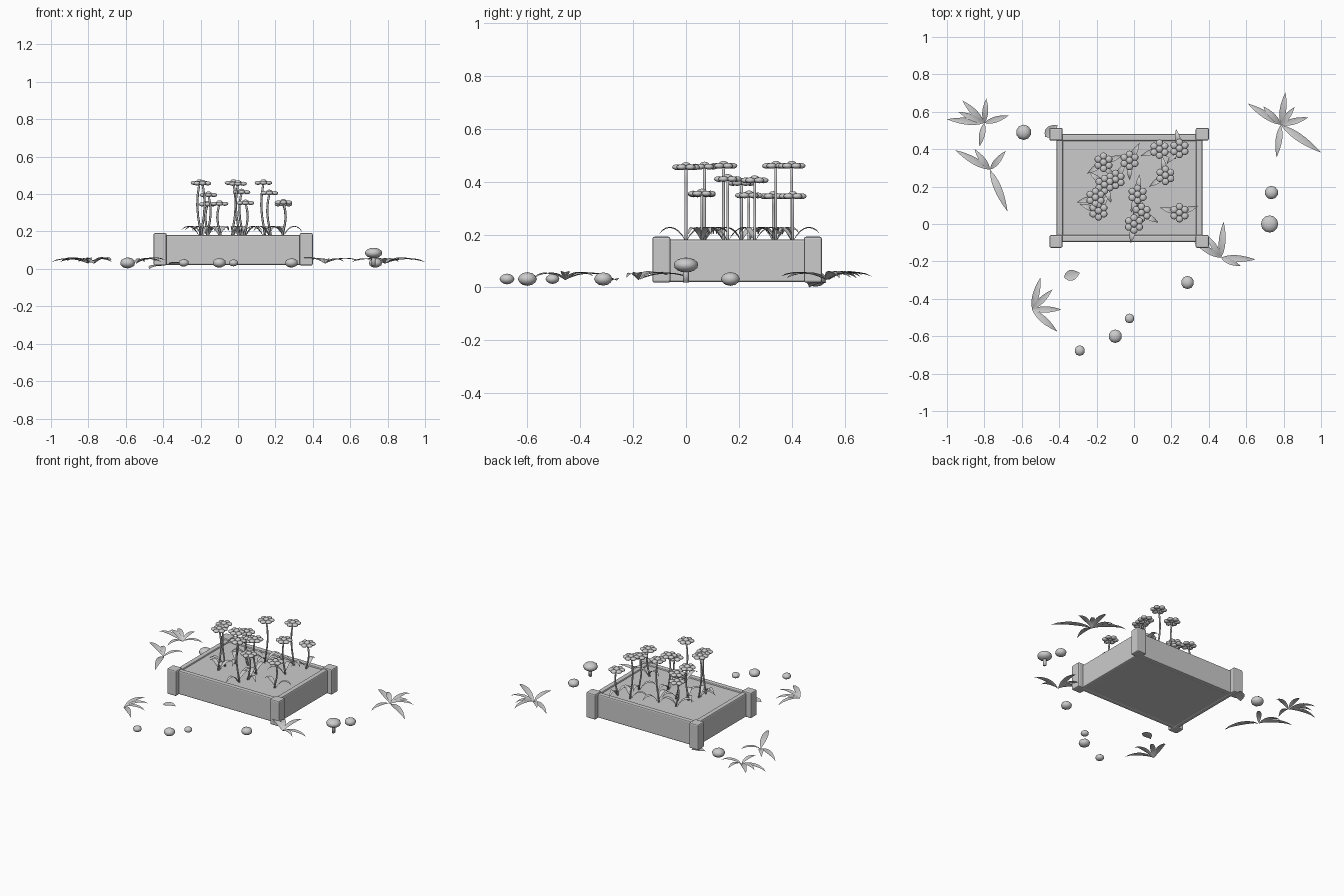
import bpy, bmesh, math
from mathutils import Vector, Matrix

if "Cube" in bpy.data.objects:
    bpy.data.objects.remove(bpy.data.objects["Cube"])

grey = bpy.data.materials.new("plain grey")
grey.diffuse_color = (0.6, 0.6, 0.6, 1)
grey.use_nodes = True
grey.node_tree.nodes["Principled BSDF"].inputs["Base Color"].default_value = grey.diffuse_color


def finish(bm, name, smooth=True):
    me = bpy.data.meshes.new(name)
    bm.to_mesh(me)
    bm.free()
    me.materials.append(grey)
    for p in me.polygons:
        p.use_smooth = smooth
    ob = bpy.data.objects.new(name, me)
    bpy.context.collection.objects.link(ob)
    return ob


def box(name, lo, hi, bevel=0.008):
    lo, hi = Vector(lo), Vector(hi)
    bm = bmesh.new()
    m = Matrix.Translation((lo + hi) / 2) @ Matrix.Diagonal((*(hi - lo), 1))
    bmesh.ops.create_cube(bm, size=1, matrix=m)
    if bevel:
        bmesh.ops.bevel(bm, geom=bm.edges[:], offset=bevel, segments=2,
                        profile=0.5, affect='EDGES')
    return finish(bm, name, False)


def blob(bm, c, r, rz, u=10, v=6):
    m = Matrix.Translation(c) @ Matrix.Diagonal((r, r, rz, 1))
    bmesh.ops.create_uvsphere(bm, u_segments=u, v_segments=v, radius=1, matrix=m)


def tube(bm, pts, r, n=6):
    rings = [[bm.verts.new((p[0] + r * math.cos(2 * math.pi * i / n),
                            p[1] + r * math.sin(2 * math.pi * i / n), p[2]))
              for i in range(n)] for p in pts]
    for a, b in zip(rings, rings[1:]):
        for i in range(n):
            j = (i + 1) % n
            bm.faces.new((a[i], a[j], b[j], b[i]))
    bm.faces.new(rings[0][::-1])
    bm.faces.new(rings[-1])


def blade(bm, base, tip, width, rise, n=7):
    """Arched, pointed leaf with a shallow fold along its middle."""
    base, tip = Vector(base), Vector(tip)
    d = (tip - base).normalized()
    side = Vector((-d.y, d.x, 0)).normalized()
    rows = []
    for i in range(n + 1):
        t = i / n
        c = base.lerp(tip, t) + Vector((0, 0, rise * 4 * t * (1 - t)))
        if i in (0, n):
            rows.append([bm.verts.new(c)])
        else:
            w = side * width / 2 * math.sin(math.pi * t ** 0.85) ** 0.9
            up = Vector((0, 0, width * 0.12))
            rows.append([bm.verts.new(c - w + up), bm.verts.new(c),
                         bm.verts.new(c + w + up)])
    for a, b in zip(rows, rows[1:]):
        for k in range(2):
            if len(a) == 1:
                bm.faces.new((a[0], b[k + 1], b[k]))
            elif len(b) == 1:
                bm.faces.new((a[k], a[k + 1], b[0]))
            else:
                bm.faces.new((a[k], a[k + 1], b[k + 1], b[k]))


# Planter: soil block, four boards, four corner posts
X0, X1, Y0, Y1 = -0.415, 0.366, -0.095, 0.48
box("soil", (X0 + .015, Y0 + .015, .022), (X1 - .015, Y1 - .015, .172), 0)
box("front_board", (X0, Y0, .02), (X1, Y0 + .035, .182))
box("back_board", (X0, Y1 - .035, .02), (X1, Y1, .182))
box("left_board", (X0, Y0, .02), (X0 + .035, Y1, .182))
box("right_board", (X1 - .035, Y0, .02), (X1, Y1, .182))
for sx, x in (("left", -0.417), ("right", 0.365)):
    for sy, y in (("front", -0.093), ("back", 0.48)):
        box(f"{sx}_{sy}_post", (x - .035, y - .034, .018), (x + .035, y + .034, .192))

# Flowers: x, y, head height, leaf directions in degrees
flowers = [
    (-.163, .33, .345, (215, 20)), (-.024, .34, .46, (270, 60)),
    (.136, .40, .46, (330, 200)), (.243, .404, .345, (230, 100)),
    (.168, .26, .405, (215, 100)), (.243, .06, .355, (165, 20)),
    (.019, .158, .41, (85, 250)), (.04, .06, .352, (-30, 100)),
    (0, 0, .455, (260, 80)), (-.19, .07, .457, (60, 160)),
    (-.206, .142, .46, (195, 290)), (-.158, .21, .395, (290, 140)),
    (-.099, .238, .348, (130, 60)),
]
for k, (x, y, h, dirs) in enumerate(flowers):
    s = 1 if k % 2 else -1
    bm = bmesh.new()
    tube(bm, [(x + s * .012 * math.sin(math.pi * 1.3 * (1 - t)), y,
               .165 + (h - .165) * t) for t in (0, .2, .4, .6, .8, 1)], .0058)
    for a in dirs:
        a = math.radians(a)
        blade(bm, (x, y, .172),
              (x + .105 * math.cos(a), y + .105 * math.sin(a), .2), .03, .038)
    finish(bm, f"flower_stem_{k + 1}")
    bm = bmesh.new()
    blob(bm, (x, y, h + .005), .019, .014)
    for i in range(6):
        a = math.pi / 3 * i + math.pi / 6
        blob(bm, (x + .033 * math.cos(a), y + .033 * math.sin(a), h), .0195, .011)
    finish(bm, f"flower_head_{k + 1}")

# Grass clumps: centre, then leaf tips
clumps = [
    ((-.80, .54), [(-1.0, .56), (-.917, .66), (-.79, .67), (-.67, .58),
                   (-.826, .414), (-.94, .60)]),
    ((-.77, .29), [(-.955, .395), (-.687, .39), (-.676, .067), (-.853, .40)]),
    ((.785, .53), [(.607, .645), (.81, .705), (.933, .57), (1.0, .382),
                   (.762, .356), (.69, .63), (.858, .625)]),
    ((.465, -.18), [(.479, .013), (.65, -.19), (.324, -.10), (.57, -.225),
                    (.39, -.06)]),
    ((-.545, -.457), [(-.50, -.286), (-.436, -.35), (-.388, -.457), (-.41, -.575)]),
]
for k, ((cx, cy), tips) in enumerate(clumps):
    bm = bmesh.new()
    for i, (x, y) in enumerate(tips):
        length = math.hypot(x - cx, y - cy)
        blade(bm, (cx, cy, .028), (x, y, .036 + .005 * (i % 3)),
              .022 + .075 * length, .02)
    finish(bm, f"grass_clump_{k + 1}")

# Pebbles: x, y, radius
pebbles = [(-.59, .49, .041), (.735, .168, .036), (.286, -.313, .035),
           (-.024, -.505, .026), (-.10, -.60, .036), (-.29, -.677, .028)]
for k, (x, y, r) in enumerate(pebbles):
    bm = bmesh.new()
    m = Matrix.Translation((x, y, .032)) @ Matrix.Diagonal((r, r, r * .72, 1))
    bmesh.ops.create_icosphere(bm, subdivisions=2, radius=1, matrix=m)
    finish(bm, f"pebble_{k + 1}")

# Mushroom
bm = bmesh.new()
tube(bm, [(.725, 0, .018), (.725, 0, .075)], .011, 8)
finish(bm, "mushroom_stem")
bm = bmesh.new()
blob(bm, (.725, 0, .085), .046, .028, 12, 8)
finish(bm, "mushroom_cap")

# Fallen leaves lying flat
for k, (a, b) in enumerate([((-.375, -.285, .024), (-.29, -.262, .026)),
                            ((-.475, .465, 0), (-.41, .53, .016))]):
    bm = bmesh.new()
    blade(bm, a, b, .058, .005)
    finish(bm, f"fallen_leaf_{k + 1}")
